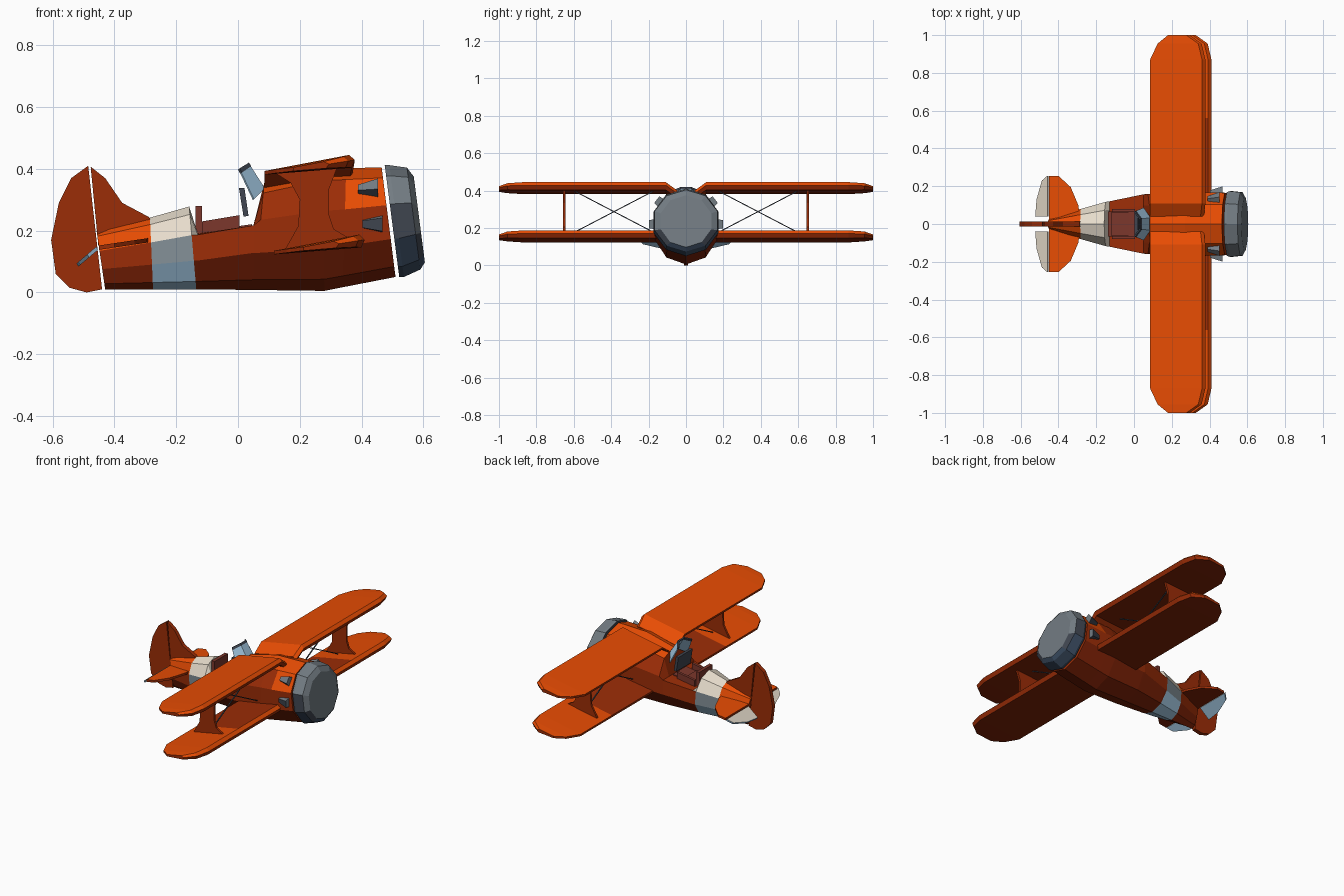
import bpy, bmesh, math
from mathutils import Vector

if "Cube" in bpy.data.objects:
    bpy.data.objects.remove(bpy.data.objects["Cube"])

COLOURS = {
    "orange": (0.80, 0.072, 0.001), "rust_red": (0.33, 0.026, 0.002),
    "maroon": (0.215, 0.016, 0.002), "cream": (0.82, 0.74, 0.62),
    "steel_grey": (0.17, 0.20, 0.225), "dark_slate": (0.05, 0.06, 0.08),
    "navy": (0.045, 0.075, 0.125), "light_blue": (0.36, 0.57, 0.75),
    "brown": (0.20, 0.038, 0.025), "blue_grey": (0.23, 0.28, 0.315),
}
MATS = []
for cname, c in COLOURS.items():
    m = bpy.data.materials.new(cname)
    m.diffuse_color = (*c, 1)
    m.use_nodes = True
    m.node_tree.nodes["Principled BSDF"].inputs["Base Color"].default_value = m.diffuse_color
    MATS.append(m)
ORANGE, RUST, MAROON, CREAM, GREY, SLATE, NAVY, BLUE, BROWN, BLUEGREY = range(10)


def finish(name, bm, rule, mirror=False):
    """Turn bmesh into an object, colouring faces by rule (index or function)."""
    bmesh.ops.remove_doubles(bm, verts=bm.verts, dist=1e-5)
    bmesh.ops.recalc_face_normals(bm, faces=bm.faces)
    bm.normal_update()
    for f in bm.faces:
        f.material_index = rule(f) if callable(rule) else rule
    me = bpy.data.meshes.new(name)
    bm.to_mesh(me)
    bm.free()
    for m in MATS:
        me.materials.append(m)
    ob = bpy.data.objects.new(name, me)
    bpy.context.collection.objects.link(ob)
    if mirror:
        mod = ob.modifiers.new("Mirror", 'MIRROR')
        mod.use_axis = (False, True, False)
        mod.use_mirror_merge = False
    return ob


def loft(name, rings, rule, mirror=False):
    """Skin closed rings of equal point count, with end caps."""
    bm = bmesh.new()
    vs = [[bm.verts.new(p) for p in r] for r in rings]
    n = len(rings[0])
    for a, b in zip(vs, vs[1:]):
        for i in range(n):
            j = (i + 1) % n
            bm.faces.new((a[i], a[j], b[j], b[i]))
    bm.faces.new(vs[0])
    bm.faces.new(vs[-1])
    return finish(name, bm, rule, mirror)


def plate(name, pts, offset, rule, mirror=False):
    """Outline thickened symmetrically along offset."""
    o = Vector(offset) / 2
    return loft(name, [[Vector(p) - o for p in pts], [Vector(p) + o for p in pts]], rule, mirror)


def box(name, lo, hi, rule):
    (a, b, c), (d, e, f) = lo, hi
    return loft(name, [[(x, b, c), (x, e, c), (x, e, f), (x, b, f)] for x in (a, d)], rule)


def ring(xt, zt, xb, zb, hw, zmax=9):
    """Ten-sided body section from a top point to a bottom point."""
    pts = []
    for k in range(10):
        a = k * math.pi / 5
        t = (1 - math.cos(a)) / 2
        pts.append((xt + (xb - xt) * t, hw * math.sin(a) / 0.951,
                    min(zmax, zt + (zb - zt) * t)))
    return pts


# fuselage: orange deck and nose, rust sides, maroon belly, pale band
def body_rule(f):
    c, nz = f.calc_center_median(), f.normal.z
    if -0.285 < c.x < -0.14:
        return CREAM if nz > 0.25 else BLUE if nz < -0.25 else BLUEGREY
    if nz < -0.25:
        return MAROON
    if nz > 0.25 and not -0.14 < c.x < 0.05 and (nz > 0.8 or c.x < -0.28 or c.x > 0.34):
        return ORANGE
    return RUST


loft("fuselage", [
    ring(0.465, 0.405, 0.51, 0.05, 0.165),
    ring(0.35, 0.402, 0.34, 0.017, 0.169),
    ring(0.27, 0.40, 0.28, 0.005, 0.170),
    ring(0.085, 0.355, 0.052, 0.008, 0.158),
    ring(0.05, 0.355, 0.05, 0.008, 0.157, 0.217),
    ring(-0.13, 0.28, -0.13, 0.01, 0.120, 0.19),
    ring(-0.158, 0.278, -0.135, 0.01, 0.117),
    ring(-0.285, 0.242, -0.275, 0.01, 0.080),
    ring(-0.458, 0.20, -0.43, 0.01, 0.028)], body_rule)

# engine cowling
loft("cowling", [
    ring(0.475, 0.412, 0.522, 0.05, 0.168),
    ring(0.49, 0.412, 0.537, 0.05, 0.174),
    ring(0.547, 0.404, 0.59, 0.074, 0.168),
    ring(0.569, 0.375, 0.605, 0.097, 0.135)],
    lambda f: GREY if f.normal.z > 0.1 else NAVY if f.normal.z < -0.3 else SLATE)

# engine bumps behind the cowling, two per side
for label, ang, dx in (("upper", 38, 0.0), ("lower", -3, 0.015)):
    a = math.radians(ang)
    r, t = Vector((0, math.cos(a), math.sin(a))), Vector((0, -math.sin(a), math.cos(a)))
    rings = []
    for x, h, out in ((0.388, 0.016, 0.178), (0.453, 0.031, 0.198)):
        base = Vector((x + dx, 0, 0.23))
        rings.append([base + r * 0.14 - t * h, base + r * out - t * h * 0.7,
                      base + r * out + t * h * 0.7, base + r * 0.14 + t * h])
    loft(label + "_engine_bump", rings,
         lambda f: GREY if f.normal.z > 0.2 or f.normal.x > 0.7 else SLATE, True)


# wings: spanwise stations (y, trailing x, leading x, z shift, thickness)
def wing(name, stations, x0, z0, rule):
    rings = []
    for y, xt, xl, dz, th in stations:
        def top(x):
            return z0 + dz + 0.19 * (x - x0) - (0.045 - th) * 0.3
        rings.append([(xt, y, top(xt)), (xl - 0.018, y, top(xl - 0.018)),
                      (xl, y, top(xl) - th * 0.45), (xl - 0.01, y, top(xl) - th),
                      (xt, y, top(xt) - 0.012)])
    loft(name, rings, rule, True)


def upper_rule(f):
    nz = f.normal.z
    return ORANGE if nz > 0.45 else MAROON if nz < -0.9 else RUST


def lower_rule(f):
    """Inboard bay of the lower wing is rust on top."""
    k = upper_rule(f)
    return RUST if f.normal.z > 0.9 and f.calc_center_median().y < 0.55 else k


TIPS = ((0.87, 0.0, 0.293, 0, 0.045), (0.955, 0.04, 0.273, 0, 0.038), (1.0, 0.095, 0.21, 0, 0.025))
wing("upper_wing", [(y, 0.085 + a, 0.085 + b, d, th) for y, a, b, d, th in (
    (0.04, 0.0, 0.285, -0.048, 0.045), (0.108, 0.0, 0.293, 0, 0.045)) + TIPS], 0.085, 0.393, upper_rule)
wing("lower_wing", [(y, 0.117 + a, 0.117 + b, d, th) for y, a, b, d, th in (
    (0.10, 0.0, 0.293, 0, 0.045), (0.56, 0.0, 0.293, 0, 0.045)) + TIPS], 0.117, 0.135, lower_rule)

# flared struts between the wings
strut = ((0.115, 0.39), (0.17, 0.355), (0.2, 0.3), (0.195, 0.215), (0.15, 0.135),
         (0.37, 0.17), (0.31, 0.205), (0.295, 0.25), (0.295, 0.335), (0.325, 0.415))
plate("wing_strut", [(x, 0.65, z) for x, z in strut], (0, 0.013, 0), RUST, True)

# crossed bracing wires
for label, za, zb in (("rising", 0.165, 0.41), ("falling", 0.41, 0.165)):
    rings = []
    for y, z in ((0.15, za), (0.62, zb)):
        rings.append([(0.25 + a, y, z + b) for a, b in
                      ((-0.003, -0.003), (0.003, -0.003), (0.003, 0.003), (-0.003, 0.003))])
    loft(label + "_wire", rings, SLATE, True)

# fin and rudder
fin = ((-0.28, 0.23), (-0.29, 0.245), (-0.375, 0.29), (-0.43, 0.37), (-0.477, 0.407), (-0.452, 0.15))
plate("fin", [(x, 0, z) for x, z in fin], (0, 0.024, 0), RUST)
rudder = ((-0.485, 0.41), (-0.54, 0.37), (-0.58, 0.29), (-0.605, 0.17), (-0.59, 0.06),
          (-0.545, 0.015), (-0.49, 0.0), (-0.44, 0.01))
plate("rudder", [(x, 0, z) for x, z in rudder], (0, 0.024, 0), RUST)

# tailplane and drooped elevators
stab = ((-0.45, 0.01), (-0.45, 0.255), (-0.40, 0.255), (-0.335, 0.195), (-0.295, 0.1), (-0.285, 0.03))
plate("tailplane", [(x, y, 0.145 + 0.15 * (x + 0.45)) for x, y in stab], (0, 0, 0.014), upper_rule, True)
elev = ((-0.456, 0.04), (-0.456, 0.255), (-0.485, 0.23), (-0.513, 0.13), (-0.52, 0.04))
plate("elevator", [(x, y, 0.143 + 0.85 * (x + 0.456)) for x, y in elev], (0.006, 0, -0.01),
      lambda f: CREAM if f.normal.z > 0.1 else BLUE, True)

# cockpit floor, walls, seat and instrument panel
floor = ((-0.13, 0.18), (0.045, 0.205), (0.045, 0.221), (-0.13, 0.195))
plate("cockpit_floor", [(x, 0, z) for x, z in floor], (0, 0.13, 0), BROWN)
wall = ((-0.116, 0.18), (0.005, 0.19), (0.005, 0.25), (-0.116, 0.23))
plate("cockpit_wall", [(x, 0.072, z) for x, z in wall], (0, 0.016, 0), BROWN, True)
box("seat_back", (-0.137, -0.065, 0.17), (-0.116, 0.065, 0.28), BROWN)
box("seat_cushion", (-0.116, -0.06, 0.18), (-0.03, 0.06, 0.218), BROWN)
panel = ((0.018, 0.245), (0.034, 0.248), (0.021, 0.338), (0.003, 0.338))
plate("instrument_panel", [(x, 0, z) for x, z in panel], (0, 0.14, 0), SLATE)

# windscreen with dark top frame
low = [Vector(p) for p in ((0.05, -0.085, 0.30), (0.085, -0.032, 0.335), (0.085, 0.032, 0.335), (0.05, 0.085, 0.30))]
high = [Vector(p) for p in ((0.003, -0.065, 0.40), (0.032, -0.026, 0.418), (0.032, 0.026, 0.418), (0.003, 0.065, 0.40))]
for name, t0, t1, th, mat in (("windscreen", 0, 0.86, 0.006, BLUE), ("windscreen_frame", 0.86, 1, 0.009, SLATE)):
    bm = bmesh.new()
    a = [bm.verts.new(p.lerp(q, t0)) for p, q in zip(low, high)]
    b = [bm.verts.new(p.lerp(q, t1)) for p, q in zip(low, high)]
    for i in range(3):
        bm.faces.new((a[i], a[i + 1], b[i + 1], b[i]))
    ob = finish(name, bm, mat)
    sol = ob.modifiers.new("Solidify", 'SOLIDIFY')
    sol.thickness = th
    sol.offset = 0
